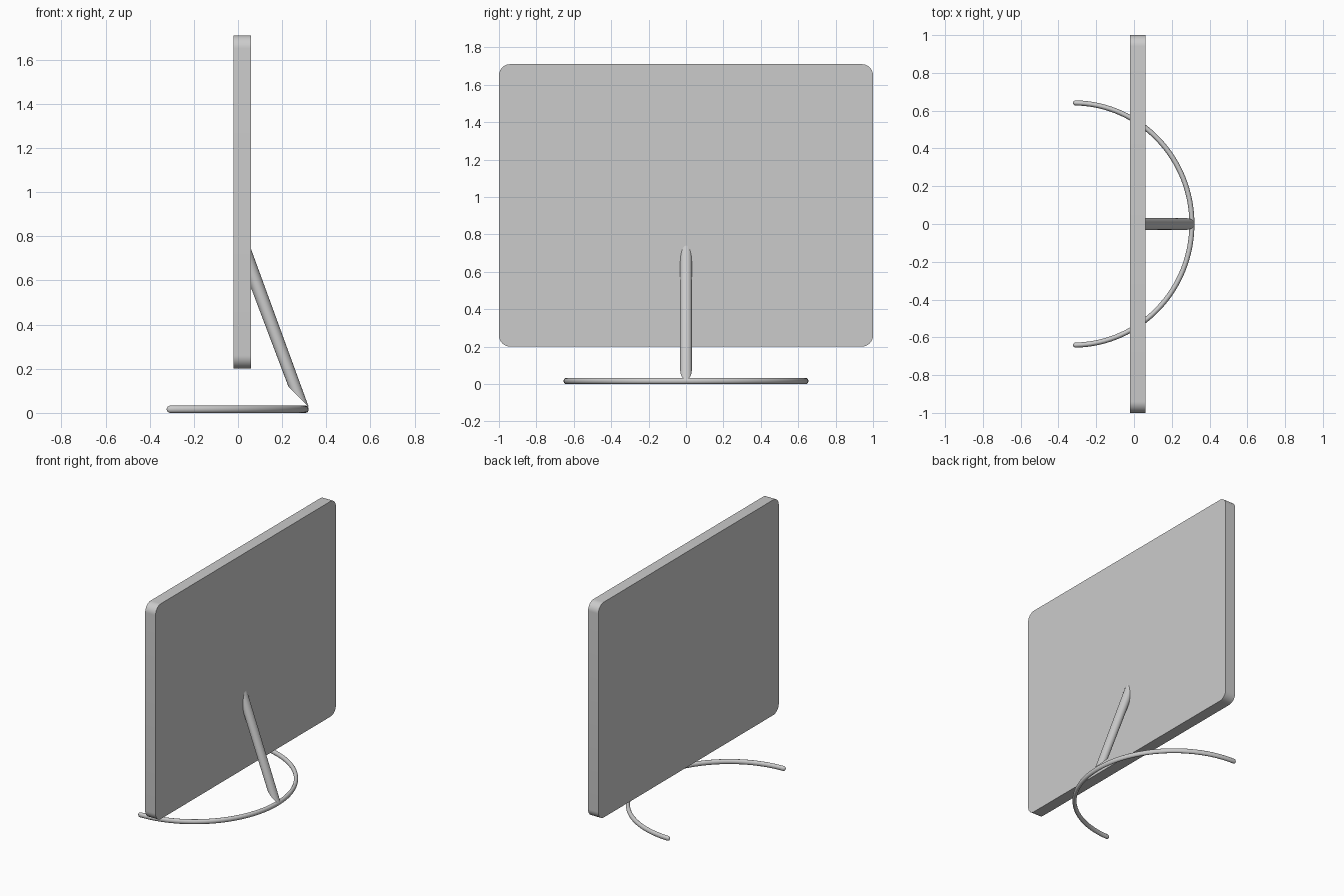
import bpy, bmesh
from math import sin, cos, pi, radians

if "Cube" in bpy.data.objects:
    bpy.data.objects.remove(bpy.data.objects["Cube"])


def loft(name, rings):
    """Skin a list of closed rings and cap both ends."""
    bm = bmesh.new()
    loops = [[bm.verts.new(p) for p in ring] for ring in rings]
    n = len(loops[0])
    for a, b in zip(loops, loops[1:]):
        for i in range(n):
            j = (i + 1) % n
            bm.faces.new((a[i], a[j], b[j], b[i]))
    bm.faces.new(loops[0])
    bm.faces.new(loops[-1])
    bmesh.ops.recalc_face_normals(bm, faces=bm.faces)
    mesh = bpy.data.meshes.new(name)
    bm.to_mesh(mesh)
    bm.free()
    ob = bpy.data.objects.new(name, mesh)
    bpy.context.collection.objects.link(ob)
    bpy.ops.object.select_all(action='DESELECT')
    ob.select_set(True)
    bpy.context.view_layer.objects.active = ob
    bpy.ops.object.shade_smooth_by_angle(angle=radians(35))
    return ob


# Screen panel: rounded rectangle extruded along x
R, Z0, Z1 = 0.06, 0.2, 1.71
corners = [(1 - R, Z1 - R, 0), (-1 + R, Z1 - R, 90),
           (-1 + R, Z0 + R, 180), (1 - R, Z0 + R, 270)]
outline = [(cy + R * cos(radians(a0 + 90 * k / 10)),
            cz + R * sin(radians(a0 + 90 * k / 10)))
           for cy, cz, a0 in corners for k in range(11)]
loft("screen_panel", [[(x, y, z) for y, z in outline] for x in (-0.02, 0.06)])


# Support post: slanted round bar, cut flat against panel and obliquely at the base
def cut_ring(left, right, r=0.031, n=32):
    ring = []
    for i in range(n):
        a = 2 * pi * i / n
        t = (1 + cos(a)) / 2
        ring.append((left[0] + (right[0] - left[0]) * t, r * sin(a),
                     left[1] + (right[1] - left[1]) * t))
    return ring


loft("support_post", [cut_ring((0.05, 0.59), (0.05, 0.767)),
                      cut_ring((0.228, 0.12), (0.321, 0.025))])

# Base hoop: half-circle tube with rounded tips
CX, RAD, RR, RZ, CZ = -0.32, 0.6265, 0.0135, 0.0165, 0.0165
RADY = 0.641
stations = [(t, 1.0) for t in [-pi / 2 + 0.02 + (pi - 0.04) * i / 64 for i in range(65)]]
cap = [(0.025 * sin(b), max(cos(b), 0.05)) for b in (pi / 8, pi / 4, 3 * pi / 8, pi / 2)]
end = pi / 2 - 0.02
stations = ([(-end - d, s) for d, s in reversed(cap)] + stations
            + [(end + d, s) for d, s in cap])
rings = []
for t, s in stations:
    ring = []
    for i in range(16):
        a = 2 * pi * i / 16
        off = RR * s * cos(a)
        ring.append((CX + (RAD + off) * cos(t), (RADY + off) * sin(t),
                     CZ + RZ * s * sin(a)))
    rings.append(ring)
loft("base_hoop", rings)
